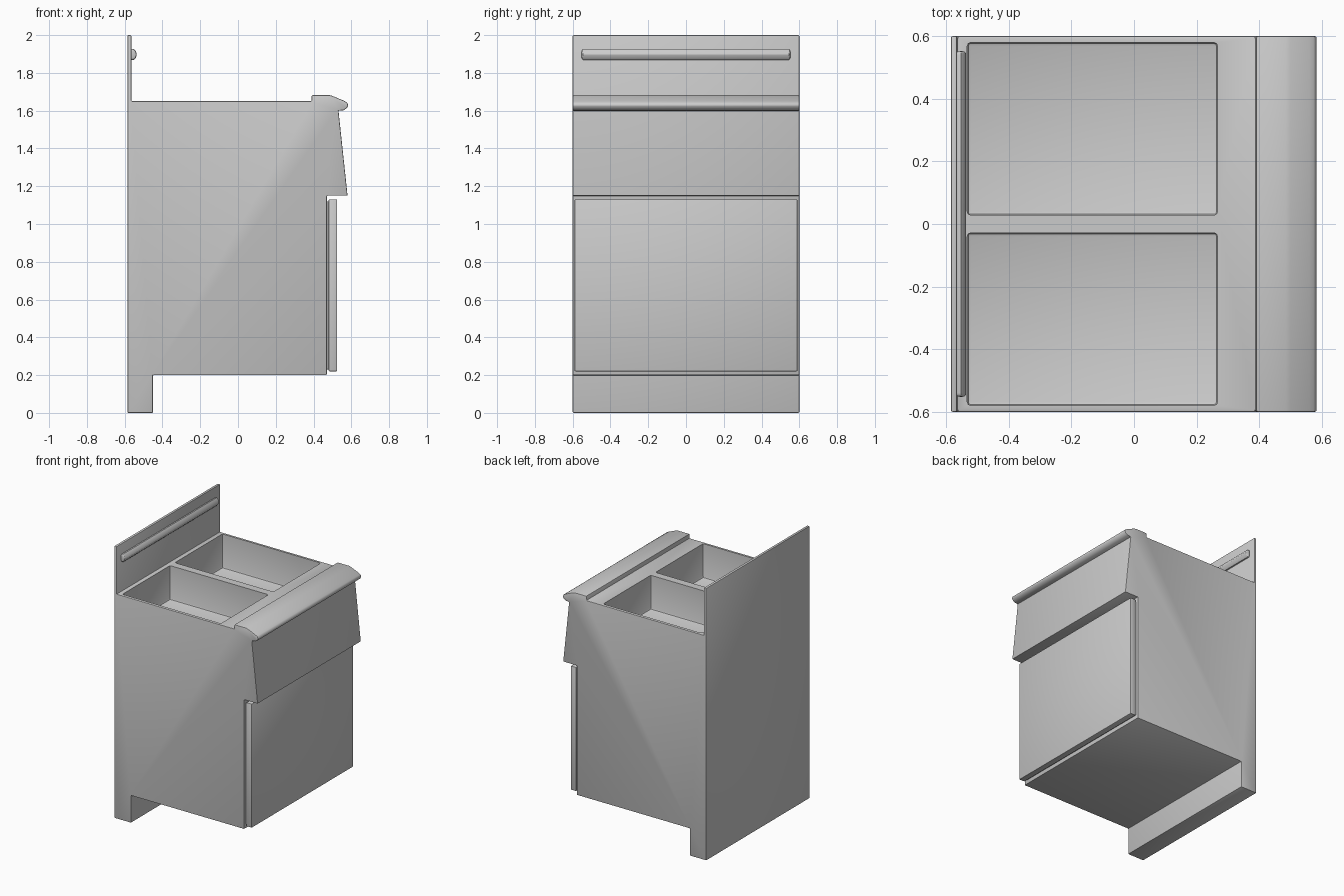
import bpy, bmesh

if "Cube" in bpy.data.objects:
    bpy.data.objects.remove(bpy.data.objects["Cube"])


def extrude_profile(name, pts, half, bevel=0.005, segments=2, angle=0.6):
    """Extrude an XZ outline along Y, symmetric about y = 0, with softened edges."""
    bm = bmesh.new()
    face = bm.faces.new([bm.verts.new((x, -half, z)) for x, z in pts])
    res = bmesh.ops.extrude_face_region(bm, geom=[face])
    verts = [g for g in res["geom"] if isinstance(g, bmesh.types.BMVert)]
    bmesh.ops.translate(bm, verts=verts, vec=(0, 2 * half, 0))
    bmesh.ops.recalc_face_normals(bm, faces=bm.faces)
    sharp = [e for e in bm.edges if e.calc_face_angle(0) > angle]
    bmesh.ops.bevel(bm, geom=sharp, offset=bevel, segments=segments,
                    profile=0.5, affect='EDGES', clamp_overlap=True)
    mesh = bpy.data.meshes.new(name)
    bm.to_mesh(mesh)
    bm.free()
    obj = bpy.data.objects.new(name, mesh)
    bpy.context.collection.objects.link(obj)
    return obj


def box(name, x0, x1, z0, z1, half, bevel, segments=2):
    return extrude_profile(name, [(x0, z0), (x1, z0), (x1, z1), (x0, z1)],
                           half, bevel, segments)


# Cabinet: rear foot, housing, sloped control fascia, rounded front lip, splashback
body = extrude_profile("cabinet_body", [
    (-0.585, 0), (-0.45, 0), (-0.45, 0.2), (0.47, 0.2), (0.47, 1.15),
    (0.58, 1.15), (0.532, 1.6), (0.558, 1.602), (0.575, 1.612), (0.584, 1.628),
    (0.578, 1.642), (0.56, 1.653), (0.5, 1.678), (0.485, 1.682), (0.39, 1.682), (0.39, 1.65),
    (-0.565, 1.65), (-0.565, 2), (-0.585, 2)], 0.6)

# Two rectangular wells sunk into the worktop
for side, y in (("left", -0.304), ("right", 0.304)):
    cutter = box(f"{side}_well_cutter", -0.533, 0.267, 1.40, 1.80, 0.276, 0.012)
    cutter.location.y = y
    cutter.hide_render = True
    cutter.hide_set(True)
    mod = body.modifiers.new(f"{side}_well", 'BOOLEAN')
    mod.operation = 'DIFFERENCE'
    mod.solver = 'EXACT'
    mod.object = cutter
bpy.context.view_layer.objects.active = body
body.select_set(True)
for mod in list(body.modifiers):
    bpy.ops.object.modifier_apply(modifier=mod.name)
for obj in [o for o in bpy.data.objects if o.name.endswith("cutter")]:
    bpy.data.objects.remove(obj)

# Front door, slightly inset from the cabinet edges, on a recessed backing
door = box("door_panel", 0.48, 0.525, 0.22, 1.13, 0.59, 0.005)
backing = box("door_backing", 0.465, 0.485, 0.23, 1.12, 0.58, 0.002, 1)

# Raised hanging rail on the splashback
rail = extrude_profile("splashback_rail", [
    (-0.57, 1.868), (-0.552, 1.868), (-0.541, 1.879), (-0.536, 1.897),
    (-0.541, 1.915), (-0.552, 1.926), (-0.57, 1.926)], 0.552, 0.012, 3, 1.2)

# Smooth small rounded edges while keeping the panels flat
for obj in (body, door, backing, rail):
    bpy.ops.object.select_all(action='DESELECT')
    obj.select_set(True)
    bpy.context.view_layer.objects.active = obj
    bpy.ops.object.shade_smooth_by_angle(angle=0.52)
